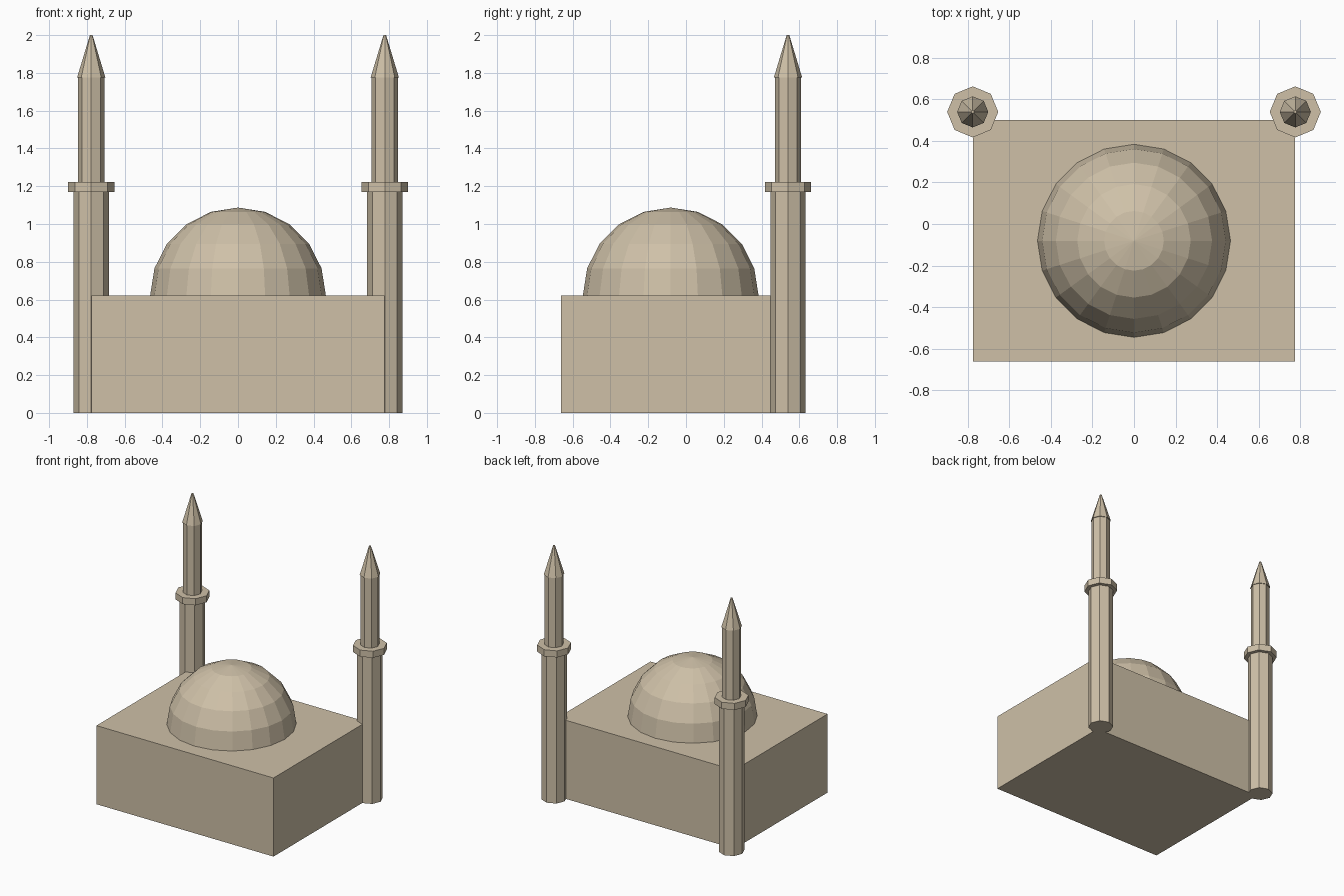
import bpy, bmesh
from mathutils import Matrix

if "Cube" in bpy.data.objects:
    bpy.data.objects.remove(bpy.data.objects["Cube"])

stone = bpy.data.materials.new("sandstone")
stone.diffuse_color = (0.62, 0.53, 0.39, 1)
stone.use_nodes = True
stone.node_tree.nodes["Principled BSDF"].inputs["Base Color"].default_value = stone.diffuse_color


def finish(name, bm, location=(0, 0, 0)):
    bmesh.ops.recalc_face_normals(bm, faces=bm.faces)
    mesh = bpy.data.meshes.new(name)
    bm.to_mesh(mesh)
    bm.free()
    mesh.materials.append(stone)
    obj = bpy.data.objects.new(name, mesh)
    obj.location = location
    bpy.context.collection.objects.link(obj)
    return obj


def octagon(name, x, y, z0, z1, r0, r1):
    """Eight-sided tapered or straight section with capped ends."""
    bm = bmesh.new()
    bmesh.ops.create_cone(bm, cap_ends=True, segments=8, radius1=r0,
                          radius2=r1, depth=z1 - z0)
    return finish(name, bm, (x, y, (z0 + z1) / 2))


ROOF = 0.622
CENTRE_Y = -0.081

# Prayer hall block
bm = bmesh.new()
bmesh.ops.create_cube(bm, size=1, matrix=Matrix.Diagonal((1.55, 1.164, ROOF, 1)))
finish("prayer_hall", bm, (0, CENTRE_Y, ROOF / 2))

# Faceted half dome, open underneath where it meets the roof
bm = bmesh.new()
bmesh.ops.create_uvsphere(bm, u_segments=20, v_segments=10, radius=0.465)
bmesh.ops.delete(bm, geom=[v for v in bm.verts if v.co.z < -0.01], context='VERTS')
finish("dome", bm, (0, CENTRE_Y, ROOF))

# Minarets at the two back corners: (part, bottom, top, lower radius, upper radius)
SECTIONS = [
    ("lower_shaft", 0.0, 1.17, 0.093, 0.093),
    ("balcony", 1.17, 1.222, 0.123, 0.123),
    ("upper_shaft", 1.222, 1.775, 0.069, 0.069),
    ("spire", 1.775, 2.0, 0.075, 0.007),
]
for side, x in (("left", -0.777), ("right", 0.777)):
    for part, z0, z1, r0, r1 in SECTIONS:
        octagon(f"{side}_minaret_{part}", x, 0.54, z0, z1, r0, r1)
